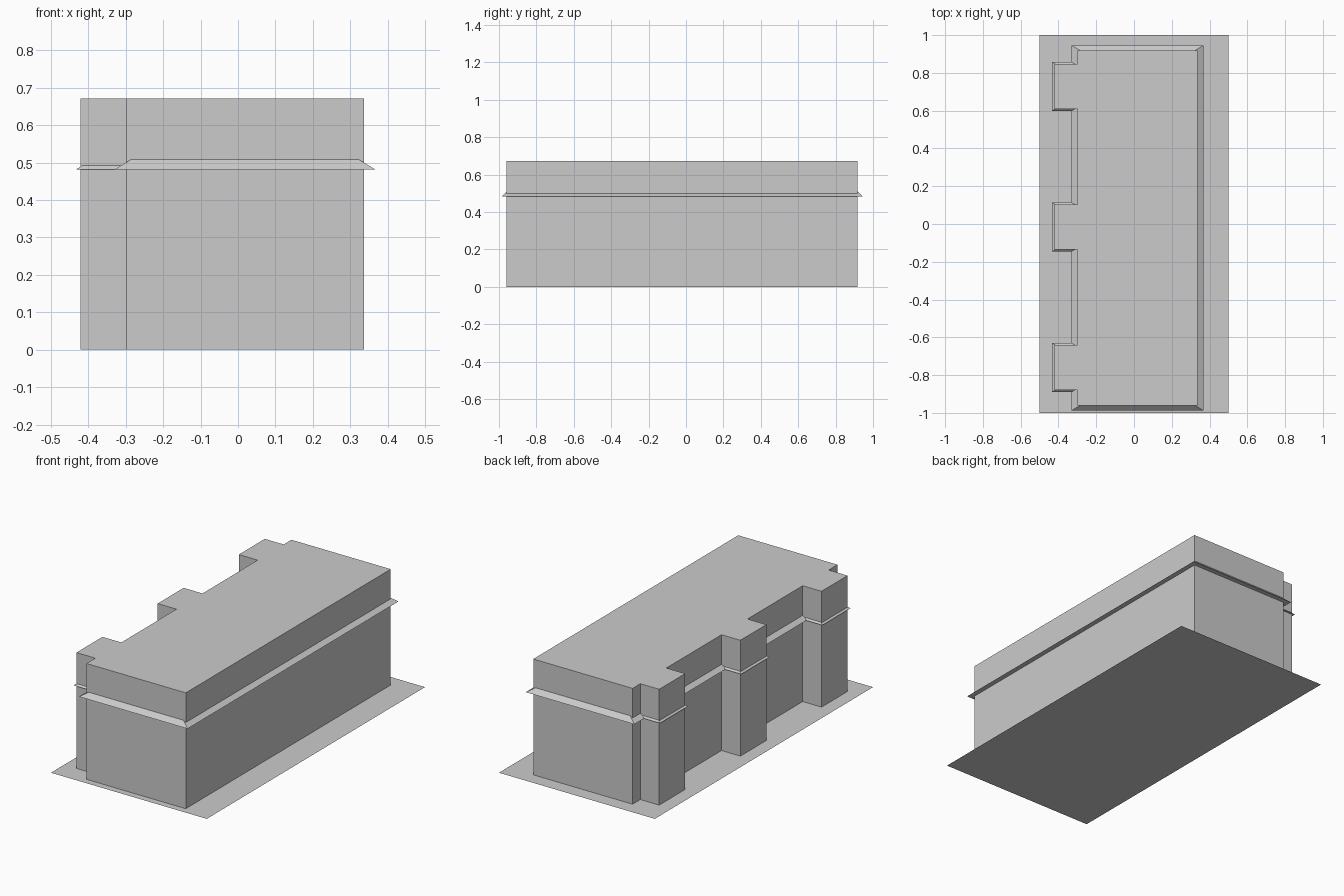
import bpy, bmesh

cube = bpy.data.objects.get("Cube")
if cube:
    bpy.data.objects.remove(cube, do_unlink=True)

grey = bpy.data.materials.new("plain grey")
grey.use_nodes = True
grey.diffuse_color = (0.6, 0.6, 0.6, 1)
grey.node_tree.nodes["Principled BSDF"].inputs["Base Color"].default_value = (0.6, 0.6, 0.6, 1)

LEFT, RIGHT, FRONT, BACK = -0.30, 0.337, -0.96, 0.918   # main block walls
HEIGHT = 0.672
BAY_X, BAY_HALF = -0.421, 0.119                         # projecting bays
BAYS = {"front": -0.76, "middle": -0.016, "back": 0.728}
TRIM_Z, TRIM_RISE = 0.482, 0.036


def add_object(name, bm):
    bmesh.ops.recalc_face_normals(bm, faces=bm.faces)
    mesh = bpy.data.meshes.new(name)
    bm.to_mesh(mesh)
    bm.free()
    mesh.materials.append(grey)
    obj = bpy.data.objects.new(name, mesh)
    bpy.context.collection.objects.link(obj)
    return obj


def loft(name, lower, upper, z0, z1, bottom=True):
    """Join two matching outlines with walls and a top cap."""
    bm = bmesh.new()
    low = [bm.verts.new((x, y, z0)) for x, y in lower]
    high = [bm.verts.new((x, y, z1)) for x, y in upper]
    for i in range(len(low)):
        j = (i + 1) % len(low)
        bm.faces.new((low[i], low[j], high[j], high[i]))
    bm.faces.new(high)
    if bottom:
        bm.faces.new(low[::-1])
    return add_object(name, bm)


def rect(x0, x1, y0, y1):
    return [(x0, y0), (x1, y0), (x1, y1), (x0, y1)]


def sloped_trim(name, x0, x1, y0, y1):
    """Flat-bottomed ledge whose sides slope back into the walls."""
    dx, dy = TRIM_RISE * 1.68, TRIM_RISE
    loft(name, rect(x0, x1, y0, y1),
         rect(x0 + dx, x1 - dx, y0 + dy, y1 - dy), TRIM_Z, TRIM_Z + TRIM_RISE)


# Ground sheet
bm = bmesh.new()
bm.faces.new([bm.verts.new((x, y, 0)) for x, y in rect(-0.5, 0.5, -1, 1)])
add_object("ground_sheet", bm)

# Building walls and roof, with the bays as part of the footprint
outline = [(LEFT, FRONT), (RIGHT, FRONT), (RIGHT, BACK), (LEFT, BACK)]
for y in sorted(BAYS.values(), reverse=True):
    outline += [(LEFT, y + BAY_HALF), (BAY_X, y + BAY_HALF),
                (BAY_X, y - BAY_HALF), (LEFT, y - BAY_HALF)]
loft("building_body", outline, outline, 0, HEIGHT, bottom=False)

# Ledge around the main block, and a smaller one around each bay
sloped_trim("main_ledge", LEFT - 0.03, RIGHT + 0.03, FRONT - 0.027, BACK + 0.027)
for label, y in BAYS.items():
    sloped_trim(label + "_bay_ledge", BAY_X - 0.012, LEFT + 0.1,
                y - BAY_HALF - 0.01, y + BAY_HALF + 0.01)
